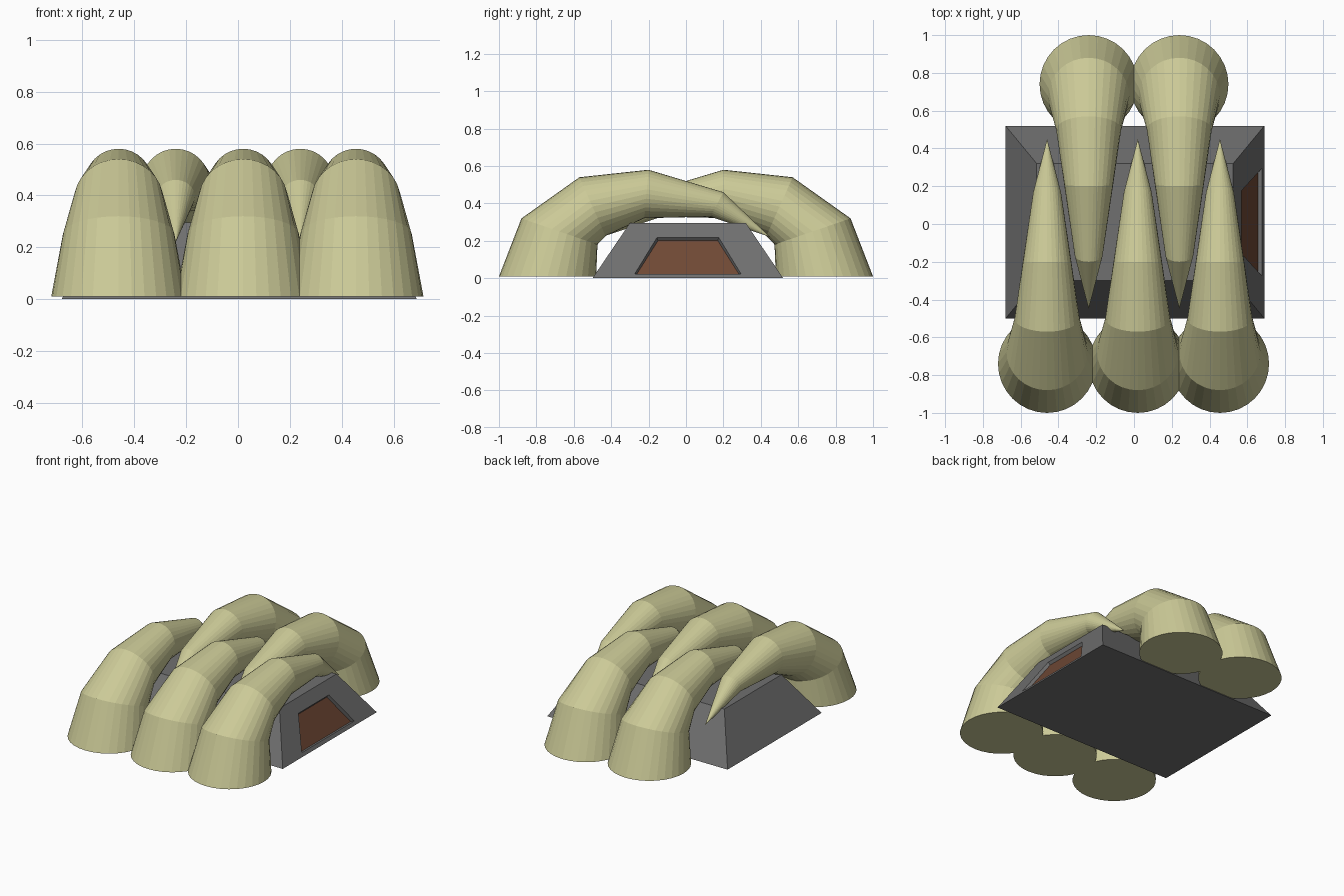
import bpy, bmesh, math

if "Cube" in bpy.data.objects:
    bpy.data.objects.remove(bpy.data.objects["Cube"])


def material(name, rgb):
    m = bpy.data.materials.new(name)
    m.diffuse_color = (*rgb, 1)
    m.use_nodes = True
    m.node_tree.nodes["Principled BSDF"].inputs["Base Color"].default_value = m.diffuse_color
    return m


def finish(bm, name, mats):
    bmesh.ops.recalc_face_normals(bm, faces=bm.faces)
    me = bpy.data.meshes.new(name)
    bm.to_mesh(me)
    bm.free()
    for m in mats:
        me.materials.append(m)
    ob = bpy.data.objects.new(name, me)
    bpy.context.collection.objects.link(ob)
    return ob


ivory = material("ivory", (0.60, 0.59, 0.31))
stone = material("stone", (0.16, 0.16, 0.16))
brown = material("brown", (0.16, 0.065, 0.035))

# Tusk rings: outer edge y, z, direction towards the inner edge (degrees), radius
RINGS = [(1.0, 0.01, 180, 0.26), (0.88, 0.32, 199, 0.215),
         (0.57, 0.54, 246, 0.172), (0.20, 0.58, 275, 0.13),
         (-0.20, 0.46, 298, 0.074)]
TIP = (-0.45, 0.22)
SIDES = 32


def tusk(name, x, side):
    bm = bmesh.new()
    loops = []
    for y, z, ang, r in RINGS:
        a = math.radians(ang)
        dy, dz = math.cos(a), math.sin(a)
        cy, cz = y + dy * r, z + dz * r
        ring = []
        for i in range(SIDES):
            t = 2 * math.pi * i / SIDES
            u = r * math.cos(t)
            ring.append(bm.verts.new((x + r * math.sin(t),
                                      side * (cy - dy * u), cz - dz * u)))
        loops.append(ring)
    bm.faces.new(loops[0])
    for a, b in zip(loops, loops[1:]):
        for i in range(SIDES):
            j = (i + 1) % SIDES
            bm.faces.new((a[i], a[j], b[j], b[i]))
    tip = bm.verts.new((x, side * TIP[0], TIP[1]))
    for i in range(SIDES):
        bm.faces.new((loops[-1][i], loops[-1][(i + 1) % SIDES], tip))
    finish(bm, name, [ivory])


# Three tusks rise from the front, two from the back, interleaving over the hut
for n, x in enumerate((-0.46, 0.02, 0.455)):
    tusk(f"front_tusk_{n + 1}", x, -1)
for n, x in enumerate((-0.24, 0.24)):
    tusk(f"back_tusk_{n + 1}", x, 1)

# Sloped stone base with a recessed door panel on the right side
H = 0.295
bm = bmesh.new()
bmesh.ops.create_cube(bm, size=2)
for v in bm.verts:
    top = v.co.z > 0
    v.co = (0.005 + v.co.x * (0.52 if top else 0.685),
            0.01 + v.co.y * (0.31 if top else 0.51),
            H if top else 0.0)
bmesh.ops.recalc_face_normals(bm, faces=bm.faces)
bm.faces.ensure_lookup_table()
door = max(bm.faces, key=lambda f: f.calc_center_median().x)
bmesh.ops.inset_individual(bm, faces=[door], thickness=0.03)
mid = door.calc_center_median()
for v in door.verts:
    high = v.co.z > mid.z
    z = 0.218 if high else 0.022
    s = 1 if v.co.y > mid.y else -1
    v.co = (0.69 - 0.165 * z / H, 0.01 + s * (0.165 if high else 0.285), z)
bm.normal_update()
bmesh.ops.inset_individual(bm, faces=[door], thickness=0.01, depth=-0.02)
door.material_index = 1
finish(bm, "stone_base", [stone, brown])
